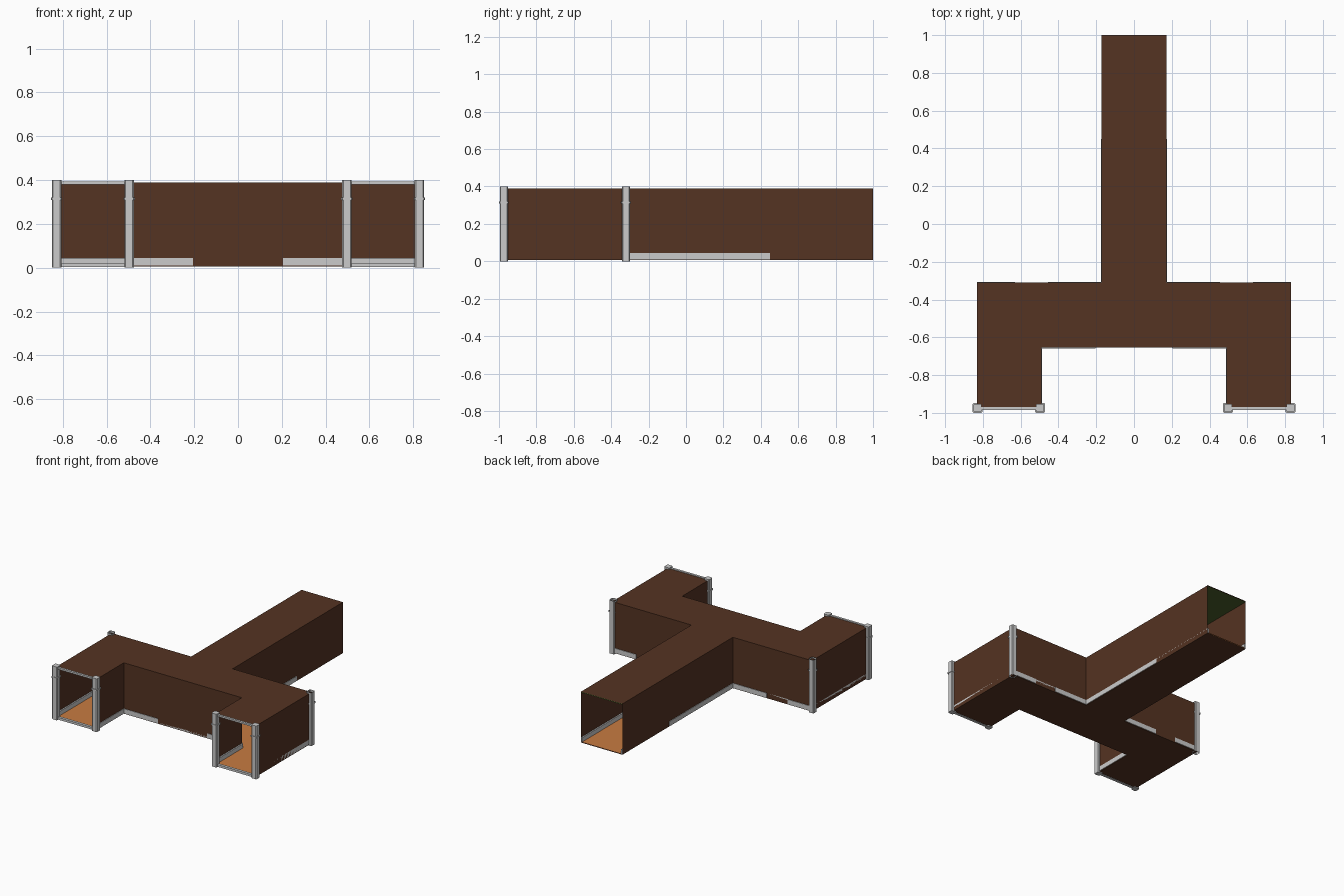
import bpy, bmesh
from mathutils import Vector

if "Cube" in bpy.data.objects:
    bpy.data.objects.remove(bpy.data.objects["Cube"])


def material(name, rgb):
    m = bpy.data.materials.new(name)
    m.diffuse_color = (*rgb, 1)
    m.use_nodes = True
    m.node_tree.nodes["Principled BSDF"].inputs["Base Color"].default_value = m.diffuse_color
    return m


BROWN = material("brown_panel", (0.09, 0.033, 0.016))
ORANGE = material("orange_floor", (0.58, 0.2, 0.053))
GREEN = material("green_ceiling", (0.07, 0.11, 0.023))

# Right half of the corridor plan, walked with the interior on the right hand
HALF = [(0.172, 1), (0.172, -0.31), (0.83, -0.31), (0.83, -0.975),
        (0.49, -0.975), (0.49, -0.655), (0, -0.655)]
OPENING = 3  # segment index left open for the doorway


def finish(name, bm, mat=None, mirror=True):
    me = bpy.data.meshes.new(name)
    bm.to_mesh(me)
    bm.free()
    ob = bpy.data.objects.new(name, me)
    bpy.context.collection.objects.link(ob)
    if mat:
        me.materials.append(mat)
    if mirror:
        ob.modifiers.new("mirror", 'MIRROR').use_clip = True
    return ob


def sheet(name, z, mat, up):
    """Flat panel with the plan outline."""
    bm = bmesh.new()
    f = bm.faces.new([bm.verts.new((x, y, z)) for x, y in HALF + [(0, 1)]])
    f.normal_update()
    if (f.normal.z > 0) != up:
        f.normal_flip()
    finish(name, bm, mat)


def box(bm, lo, hi):
    lo, hi = Vector(lo), Vector(hi)
    r = bmesh.ops.create_cube(bm, size=1)
    for v in r["verts"]:
        v.co = (lo + hi) / 2 + v.co * (hi - lo)


def strip(bm, p, q, off, z0, z1):
    """Board along p-q, thickened to the right by off (negative = left)."""
    p, q = Vector(p), Vector(q)
    d = (q - p).normalized()
    n = Vector((d.y, -d.x)) * off
    pts = [p, q, p + n, q + n]
    xs, ys = [v.x for v in pts], [v.y for v in pts]
    box(bm, (min(xs), min(ys), z0), (max(xs), max(ys), z1))


def prism(bm, c, half, cut, z0, z1, capped):
    """Square post with chamfered corners."""
    a, b = half, half - cut
    ring = [(a, -b), (a, b), (b, a), (-b, a), (-a, b), (-a, -b), (-b, -a), (b, -a)]
    lo = [bm.verts.new((c[0] + x, c[1] + y, z0)) for x, y in ring]
    hi = [bm.verts.new((c[0] + x, c[1] + y, z1)) for x, y in ring]
    for i in range(8):
        j = (i + 1) % 8
        bm.faces.new((lo[i], lo[j], hi[j], hi[i]))
    if capped:
        bm.faces.new(hi)
        bm.faces.new(lo[::-1])


# Floor and roof panels
sheet("floor", 0.013, ORANGE, True)
sheet("floor_underside", 0.006, BROWN, False)
sheet("roof", 0.388, BROWN, True)
sheet("ceiling", 0.382, GREEN, False)

# Thin walls and full-length inner baseboards
walls, inner = bmesh.new(), bmesh.new()
for i, (p, q) in enumerate(zip(HALF, HALF[1:])):
    if i == OPENING:
        continue
    vs = [walls.verts.new((x, y, z)) for (x, y), z in
          ((p, 0.006), (q, 0.006), (q, 0.388), (p, 0.388))]
    walls.faces.new(vs).normal_flip()
    strip(inner, p, q, 0.01, 0.01, 0.045)
finish("walls", walls, BROWN)
finish("inner_baseboards", inner)

# Outer baseboards, only on some lengths
outer = bmesh.new()
for p, q in [((0.172, 0.45), (0.172, -0.31)), ((0.172, -0.31), (0.455, -0.31)),
             ((0.63, -0.31), (0.83, -0.31)), ((0.49, -0.975), (0.49, -0.655)),
             ((0.49, -0.655), (0.205, -0.655))]:
    strip(outer, p, q, -0.004, 0.01, 0.045)
finish("outer_baseboards", outer)

# Doorway threshold and lintel
frame = bmesh.new()
box(frame, (0.51, -0.985, 0.003), (0.81, -0.965, 0.02))
box(frame, (0.51, -0.985, 0.38), (0.81, -0.968, 0.393))
finish("doorway_bars", frame)

# Corner posts with collars; the rear ones are open tubes
posts, collars = bmesh.new(), bmesh.new()
for c, capped in [((0.828, -0.974), True), ((0.497, -0.974), True),
                  ((0.828, -0.321), False)]:
    prism(posts, c, 0.0215, 0.005, 0, 0.4, capped)
    prism(collars, c, 0.026, 0.005, 0.31, 0.32, capped)
finish("posts", posts)
finish("post_collars", collars)
